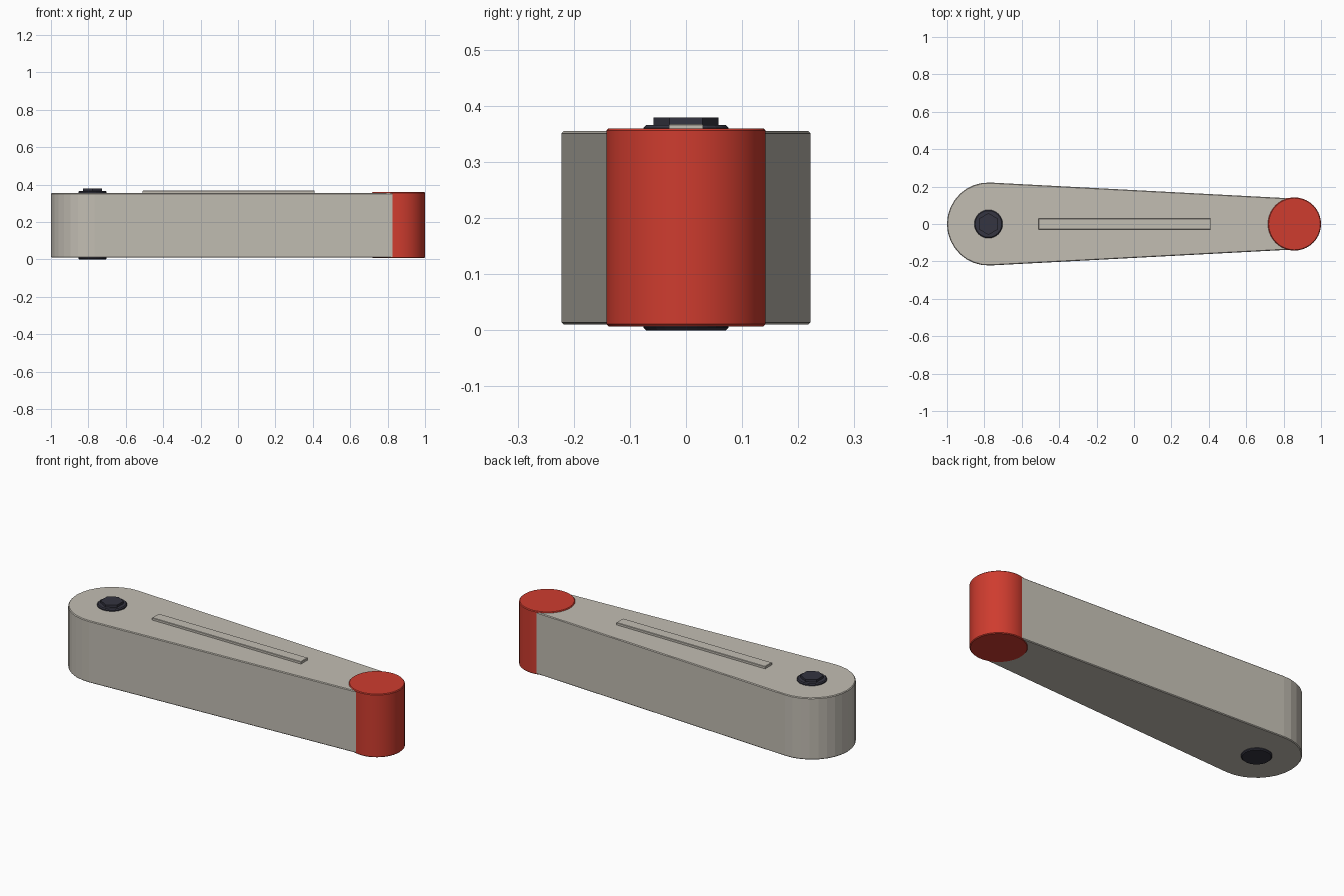
import bpy, bmesh, math
from math import cos, sin, pi

cube = bpy.data.objects.get("Cube")
if cube:
    bpy.data.objects.remove(cube, do_unlink=True)


def material(name, rgb):
    m = bpy.data.materials.new(name)
    m.use_nodes = True
    m.diffuse_color = (*rgb, 1)
    m.node_tree.nodes["Principled BSDF"].inputs["Base Color"].default_value = (*rgb, 1)
    return m


GREY = material("warm grey", (0.54, 0.51, 0.45))
RED = material("red", (0.62, 0.045, 0.028))
DARK = material("dark steel", (0.035, 0.035, 0.052))


def arc(cx, r, start, end, steps):
    return [(cx + r * cos(start + (end - start) * i / steps),
             r * sin(start + (end - start) * i / steps)) for i in range(steps + 1)]


def circle(cx, r, sides, turn=0.0):
    return arc(cx, r, turn, turn + 2 * pi, sides)[:-1]


def prism(name, outline, z0, z1, mat, bevel=0.0, smooth=False):
    """Extrude a flat outline upwards and soften its top and bottom rims."""
    bm = bmesh.new()
    base = bm.faces.new([bm.verts.new((x, y, z0)) for x, y in outline])
    grown = bmesh.ops.extrude_face_region(bm, geom=[base])["geom"]
    for v in grown:
        if isinstance(v, bmesh.types.BMVert):
            v.co.z = z1
    bmesh.ops.recalc_face_normals(bm, faces=bm.faces)
    if bevel:
        rims = [e for e in bm.edges if abs(e.verts[0].co.z - e.verts[1].co.z) < 1e-6]
        bmesh.ops.bevel(bm, geom=rims, offset=bevel, segments=1, affect='EDGES')
    mesh = bpy.data.meshes.new(name)
    bm.to_mesh(mesh)
    bm.free()
    mesh.materials.append(mat)
    obj = bpy.data.objects.new(name, mesh)
    bpy.context.collection.objects.link(obj)
    if smooth:
        bpy.ops.object.select_all(action='DESELECT')
        obj.select_set(True)
        bpy.context.view_layer.objects.active = obj
        bpy.ops.object.shade_smooth_by_angle(angle=math.radians(30))
    return obj


PIVOT, TIP = -0.778, 0.858

# Tapered arm with a round end at the pivot and at the tip
lean = math.asin((0.222 - 0.136) / (TIP - PIVOT))
arm = (arc(PIVOT, 0.222, pi / 2 - lean, 1.5 * pi + lean, 16)
       + arc(TIP, 0.136, -pi / 2 + lean, pi / 2 - lean, 16))
prism("arm", arm, 0.01, 0.355, GREY, bevel=0.004)

# Raised rib along the top
prism("top_rib", [(-0.51, -0.03), (0.41, -0.03), (0.41, 0.03), (-0.51, 0.03)],
      0.35, 0.368, GREY, bevel=0.002)

# Rubber sleeve on the tip
prism("tip_sleeve", circle(TIP, 0.142, 40), 0.007, 0.36, RED, bevel=0.004, smooth=True)

# Pivot shaft running through the arm, with a hexagonal bolt head
prism("pivot_shaft", circle(PIVOT, 0.076, 24), 0.0, 0.366, DARK, bevel=0.005)
prism("bolt_head", circle(PIVOT, 0.058, 6, pi / 6), 0.36, 0.379, DARK)
